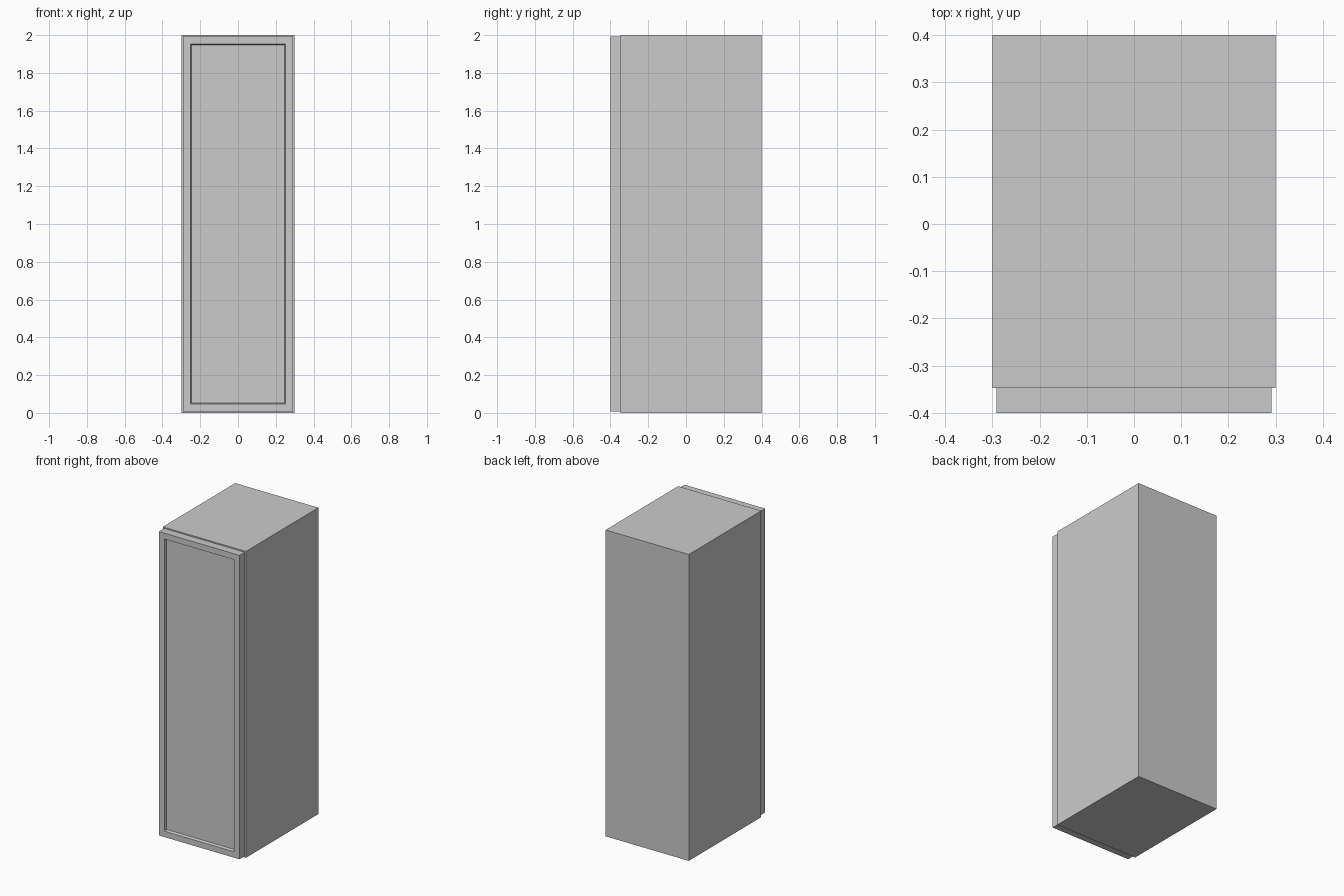
import bpy, bmesh

if "Cube" in bpy.data.objects:
    bpy.data.objects.remove(bpy.data.objects["Cube"])


def box(name, x0, x1, y0, y1, z0, z1):
    bm = bmesh.new()
    bmesh.ops.create_cube(bm, size=1)
    for v in bm.verts:
        v.co = (x1 if v.co.x > 0 else x0,
                y1 if v.co.y > 0 else y0,
                z1 if v.co.z > 0 else z0)
    return finish(name, bm)


def finish(name, bm):
    mesh = bpy.data.meshes.new(name)
    bm.to_mesh(mesh)
    bm.free()
    obj = bpy.data.objects.new(name, mesh)
    bpy.context.collection.objects.link(obj)
    return obj


W, H = 0.30, 2.0            # half width, height
FRONT, BACK = -0.347, 0.40  # carcass depth range
T = 0.0475                  # panel thickness
IN = W - T

# Carcass: two sides with top, bottom and back set between them
for name, s in (("left_side", -1), ("right_side", 1)):
    box(name, min(s * IN, s * W), max(s * IN, s * W), FRONT, BACK, 0, H)
box("bottom_panel", -IN, IN, FRONT, BACK, 0, T)
box("top_panel", -IN, IN, FRONT, BACK, H - T, H)
box("back_panel", -IN, IN, BACK - T, BACK, T, H - T)

# Door: slab with a recessed panel framed by a narrow sloped edge
door = box("door", -0.291, 0.291, -0.40, FRONT, 0.008, 1.992)
bm = bmesh.new()
bm.from_mesh(door.data)
bm.normal_update()
face = min(bm.faces, key=lambda f: f.calc_center_median().y)
bmesh.ops.inset_region(bm, faces=[face], thickness=0.055)
bmesh.ops.inset_region(bm, faces=[face], thickness=0.007, depth=0)
for v in face.verts:
    v.co.y += 0.018
bm.to_mesh(door.data)
bm.free()
